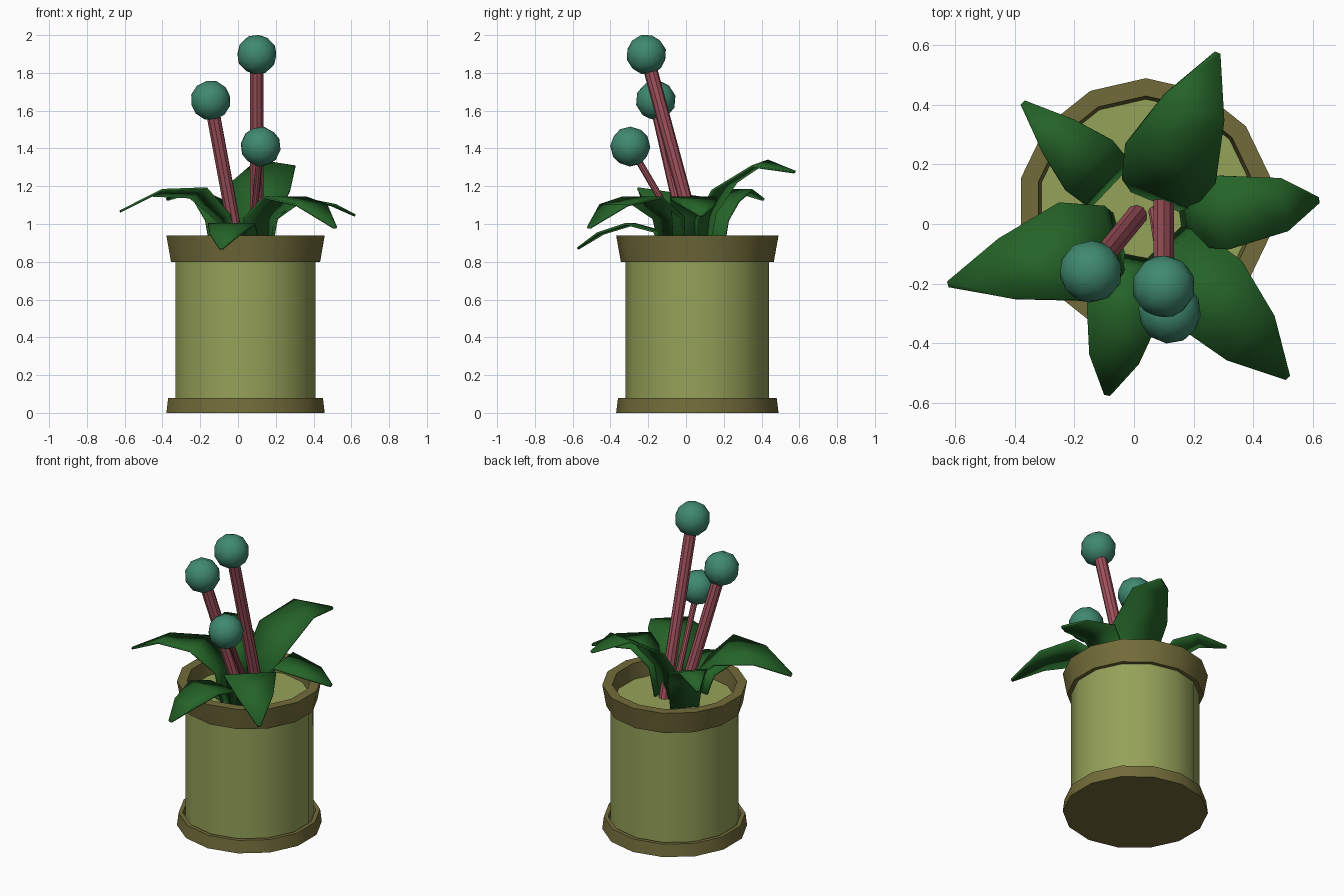
import bpy, bmesh, math
from mathutils import Vector

if "Cube" in bpy.data.objects:
    bpy.data.objects.remove(bpy.data.objects["Cube"], do_unlink=True)


def material(name, colour):
    mat = bpy.data.materials.new(name)
    mat.use_nodes = True
    rgba = (*colour, 1)
    mat.diffuse_color = rgba
    mat.node_tree.nodes["Principled BSDF"].inputs["Base Color"].default_value = rgba
    return mat


OLIVE = material("light olive", (0.3, 0.36, 0.1))
BROWN = material("dark olive", (0.17, 0.148, 0.042))
PINK = material("dusty pink", (0.36, 0.085, 0.11))
GREEN = material("leaf green", (0.018, 0.125, 0.021))
TEAL = material("teal", (0.05, 0.25, 0.16))

CENTRE = Vector((0.04, 0.06, 0))
SIDES = 14
SOIL = 0.84


def finish(name, bm, mat):
    """Turn a bmesh into a shaded, coloured object."""
    bmesh.ops.recalc_face_normals(bm, faces=bm.faces)
    mesh = bpy.data.meshes.new(name)
    bm.to_mesh(mesh)
    bm.free()
    mesh.materials.append(mat)
    obj = bpy.data.objects.new(name, mesh)
    bpy.context.collection.objects.link(obj)
    bpy.ops.object.select_all(action="DESELECT")
    obj.select_set(True)
    bpy.context.view_layer.objects.active = obj
    bpy.ops.object.shade_smooth_by_angle(angle=math.radians(32))
    return obj


def lathe(name, profile, mat, closed=False):
    """Spin (radius, height) points round the pot axis; open profiles get caps."""
    bm = bmesh.new()
    rings = []
    for r, z in profile:
        ring = []
        for i in range(SIDES):
            a = math.pi / 2 + math.tau * i / SIDES
            ring.append(bm.verts.new(CENTRE + Vector((r * math.cos(a), r * math.sin(a), z))))
        rings.append(ring)
    pairs = list(zip(rings, rings[1:]))
    if closed:
        pairs.append((rings[-1], rings[0]))
    else:
        bm.faces.new(rings[0])
        bm.faces.new(rings[-1])
    for a, b in pairs:
        for i in range(SIDES):
            j = (i + 1) % SIDES
            bm.faces.new((a[i], a[j], b[j], b[i]))
    return finish(name, bm, mat)


# Pot: body topped by the soil, a flared rim and a saucer
lathe("pot_body", [(0.38, 0.03), (0.38, SOIL)], OLIVE)
lathe("pot_rim", [(0.405, 0.8), (0.43, 0.94), (0.37, 0.94), (0.355, 0.8)], BROWN, closed=True)
lathe("saucer", [(0.43, 0), (0.42, 0.08), (0.395, 0.08), (0.39, 0.05)], BROWN)


def flower(name, base, head, radius):
    """A straight stem carrying a faceted ball."""
    base, head = Vector(base), Vector(head)
    along = head - base
    turn = along.to_track_quat("Z", "Y").to_matrix().to_4x4()
    bm = bmesh.new()
    bmesh.ops.create_cone(bm, cap_ends=True, segments=10, radius1=radius,
                          radius2=radius, depth=along.length)
    bm.transform(turn)
    bmesh.ops.translate(bm, verts=bm.verts, vec=(base + head) / 2)
    finish(name + "_stem", bm, PINK)
    bm = bmesh.new()
    bmesh.ops.create_icosphere(bm, subdivisions=2, radius=0.107)
    bm.transform(turn)
    bmesh.ops.translate(bm, verts=bm.verts, vec=head)
    finish(name + "_ball", bm, TEAL)


flower("tall_flower", (0.1, 0.08, SOIL - 0.02), (0.1, -0.21, 1.897), 0.037)
flower("middle_flower", (0.01, 0.03, SOIL - 0.02), (-0.145, -0.16, 1.655), 0.037)
flower("short_flower", (0.065, 0.05, SOIL - 0.02), (0.12, -0.295, 1.41), 0.018)


def leaf(name, base, tip, heights, reach, widths, roll=0):
    """A bent blade: rows run from base to tip with given heights and half widths."""
    base, tip = Vector((*base, 0)), Vector((*tip, 0))
    out = tip - base
    side = Vector((-out.y, out.x, 0)).normalized()
    side.z = math.tan(math.radians(roll))
    bm = bmesh.new()
    rows = []
    for z, t, w in zip([SOIL - 0.01] + heights, [0] + reach + [1], [0.085] + widths + [0.01]):
        mid = base + out * t + Vector((0, 0, z))
        rows.append([bm.verts.new(mid + side * w), bm.verts.new(mid - side * w)])
    for a, b in zip(rows, rows[1:]):
        bm.faces.new((a[0], a[1], b[1], b[0]))
    obj = finish(name, bm, GREEN)
    thick = obj.modifiers.new("thickness", "SOLIDIFY")
    thick.thickness = 0.012
    thick.offset = 0


# Six leaves round the stems
leaf("back_left_leaf", (0.07, 0.08), (0.28, 0.575), [1.04, 1.2, 1.32, 1.275],
     [0.05, 0.25, 0.63], [0.13, 0.165, 0.11], roll=8)
leaf("left_leaf", (0.16, 0.02), (0.62, 0.08), [1.03, 1.14, 1.1, 1.045],
     [0.07, 0.31, 0.75], [0.1, 0.125, 0.09])
leaf("front_left_leaf", (0.1, -0.07), (0.515, -0.515), [1.03, 1.14, 1.1, 0.98],
     [0.05, 0.36, 0.7], [0.12, 0.155, 0.11])
leaf("front_leaf", (0, -0.11), (-0.09, -0.573), [0.96, 1.0, 0.95, 0.87],
     [0.08, 0.4, 0.74], [0.11, 0.125, 0.085])
leaf("right_leaf", (-0.05, -0.05), (-0.623, -0.203), [1.03, 1.165, 1.165, 1.067],
     [0.04, 0.28, 0.66], [0.12, 0.17, 0.105], roll=8)
leaf("back_right_leaf", (-0.08, 0.13), (-0.373, 0.407), [1.02, 1.12, 1.18, 1.13],
     [0.06, 0.24, 0.59], [0.106, 0.115, 0.078])
